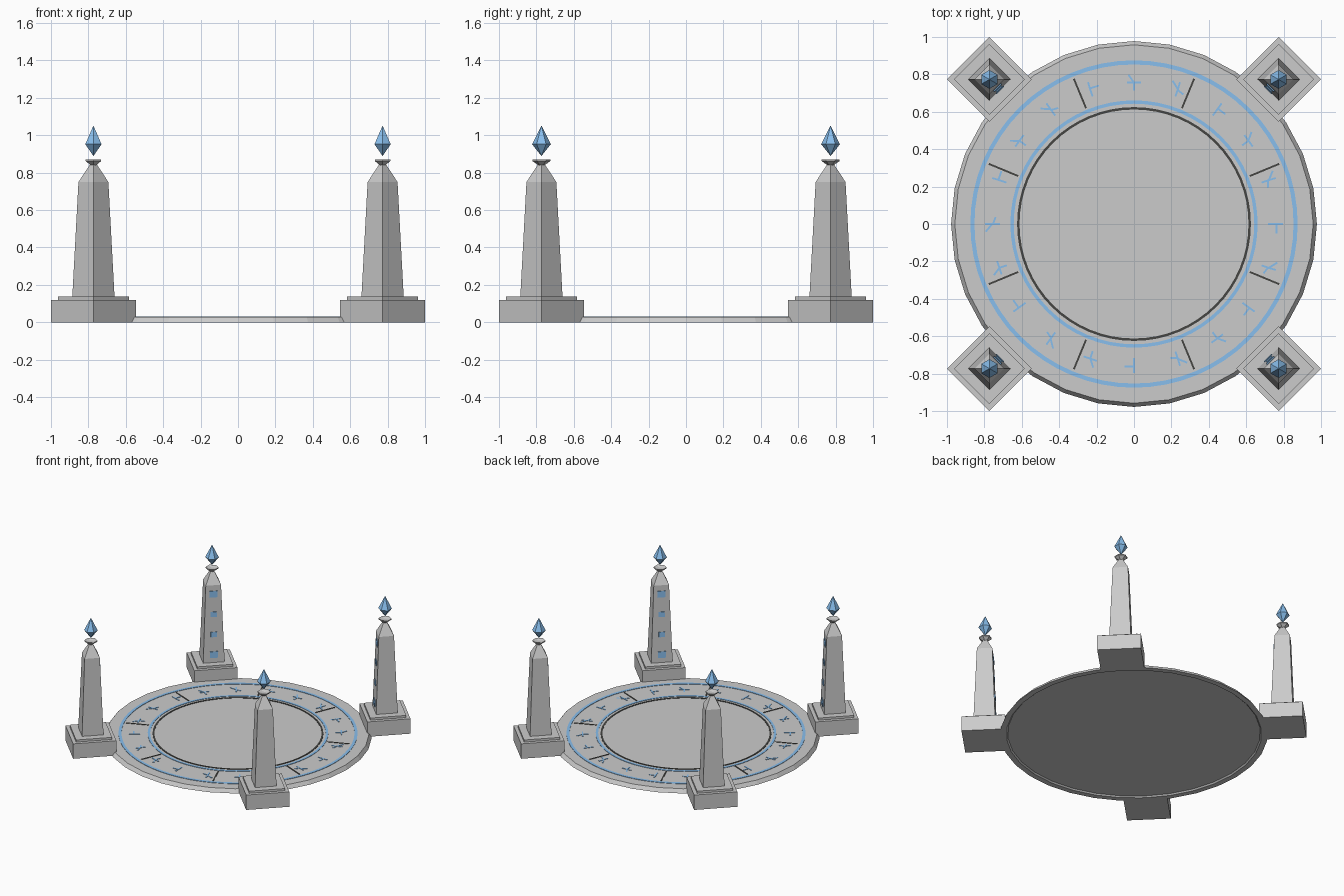
import bpy, math
from mathutils import Matrix, Vector

if "Cube" in bpy.data.objects:
    bpy.data.objects.remove(bpy.data.objects["Cube"])


def material(name, rgb):
    m = bpy.data.materials.new(name)
    m.diffuse_color = (*rgb, 1)
    m.use_nodes = True
    m.node_tree.nodes["Principled BSDF"].inputs["Base Color"].default_value = m.diffuse_color
    return m


BLUE = material("glow_blue", (0.25, 0.52, 0.85))
DARK = material("dark_groove", (0.06, 0.06, 0.055))


def make(name, verts, faces, mat=None):
    me = bpy.data.meshes.new(name)
    me.from_pydata(verts, [], faces)
    me.update()
    ob = bpy.data.objects.new(name, me)
    bpy.context.collection.objects.link(ob)
    if mat:
        me.materials.append(mat)
    return ob


def lathe(name, profile, n, centre=(0, 0), phase=0.0, mat=None, closed=False):
    """Spin (radius, z) points into n flat sides; cap the ends or close the loop."""
    verts = [(centre[0] + r * math.cos(phase + math.tau * i / n),
              centre[1] + r * math.sin(phase + math.tau * i / n), z)
             for r, z in profile for i in range(n)]
    k = len(profile)
    faces = []
    for j in range(k if closed else k - 1):
        a, b = j * n, ((j + 1) % k) * n
        faces += [(a + i, a + (i + 1) % n, b + (i + 1) % n, b + i) for i in range(n)]
    if not closed:
        faces += [tuple(reversed(range(n))), tuple(range((k - 1) * n, k * n))]
    return make(name, verts, faces, mat)


def boxes(name, items, mat):
    """Join boxes, each given as (matrix, size), into one object."""
    verts, faces = [], []
    quads = [(0, 1, 3, 2), (4, 6, 7, 5), (0, 4, 5, 1), (2, 3, 7, 6), (0, 2, 6, 4), (1, 5, 7, 3)]
    for mtx, s in items:
        o = len(verts)
        verts += [mtx @ Vector((x * s[0], y * s[1], z * s[2]))
                  for x in (-.5, .5) for y in (-.5, .5) for z in (-.5, .5)]
        faces += [tuple(o + i for i in q) for q in quads]
    make(name, verts, faces, mat)


def ring(name, r0, r1, mat):
    lathe(name, [(r0, 0.026), (r1, 0.026), (r1, TOP + 0.003), (r0, TOP + 0.003)],
          64, mat=mat, closed=True)


def rot(a):
    return Matrix.Rotation(a, 4, 'Z')


TOP = 0.029

# Stone platform with a shallow recess underneath
lathe("platform", [(0.925, 0.01), (0.935, 0.0), (0.978, 0.0), (0.958, TOP)], 32)

# Inlaid rings
ring("inner_groove_ring", 0.612, 0.625, DARK)
ring("inner_glow_ring", 0.643, 0.661, BLUE)
ring("outer_glow_ring", 0.853, 0.875, BLUE)

# Radial dividers
boxes("divider_grooves",
      [(rot(math.radians(22.5 + 45 * i)) @ Matrix.Translation((0.755, 0, TOP)),
        (0.17, 0.01, 0.006)) for i in range(8)], DARK)

# Abstract marks: strokes are (radial, tangential, angle, length)
MARKS = [
    [(0, 0, 0, 0.08), (0.005, -0.025, 90, 0.05)],
    [(0, 0, 0, 0.08), (0.018, 0.02, 50, 0.055), (-0.01, -0.018, 70, 0.04)],
    [(0, 0, 90, 0.075), (0.02, 0.015, 35, 0.05), (-0.02, 0, 0, 0.045)],
]
strokes = []
for i in range(20):
    base = rot(math.radians(18 * i)) @ Matrix.Translation((0.757, 0, TOP))
    for u, v, a, length in MARKS[i % 3]:
        strokes.append((base @ Matrix.Translation((u, v, 0)) @ rot(math.radians(a)),
                        (length, 0.01, 0.006)))
boxes("ring_marks", strokes, BLUE)

# Four corner obelisks, each turned 45 degrees
for side_y, fb in ((-1, "front"), (1, "back")):
    for side_x, lr in ((-1, "left"), (1, "right")):
        tag = f"{fb}_{lr}"
        c = (0.773 * side_x, 0.773 * side_y)
        lathe("plinth_" + tag, [(0.227, 0), (0.227, 0.12)], 4, c)
        lathe("plinth_step_" + tag, [(0.189, 0.118), (0.189, 0.137)], 4, c)
        lathe("obelisk_" + tag,
              [(0.113, 0.135), (0.08, 0.75), (0.008, 0.86)], 4, c)
        # Flared crystal holder and floating crystal
        lathe("crystal_holder_" + tag,
              [(0.014, 0.838), (0.048, 0.862), (0.048, 0.87), (0.02, 0.86)], 6, c, math.pi / 2)
        lathe("crystal_" + tag, [(0.001, 0.89), (0.05, 0.952), (0.001, 1.05)], 6, c,
              math.pi / 2, BLUE)
        # Glowing panels on the shaft face turned to the centre
        face = Matrix.Translation((c[0], c[1], 0)) @ rot(math.atan2(-side_y, -side_x))
        panels = []
        for k, z in enumerate((0.20, 0.36, 0.52, 0.68)):
            apothem = (0.113 - 0.033 * (z - 0.135) / 0.615) * math.sqrt(0.5)
            size = (0.01, 0.06, 0.05) if k in (0, 3) else (0.01, 0.045, 0.04)
            panels.append((face @ Matrix.Translation((apothem, 0, z))
                           @ Matrix.Rotation(-0.038, 4, 'Y'), size))
        boxes("shaft_panels_" + tag, panels, BLUE)
